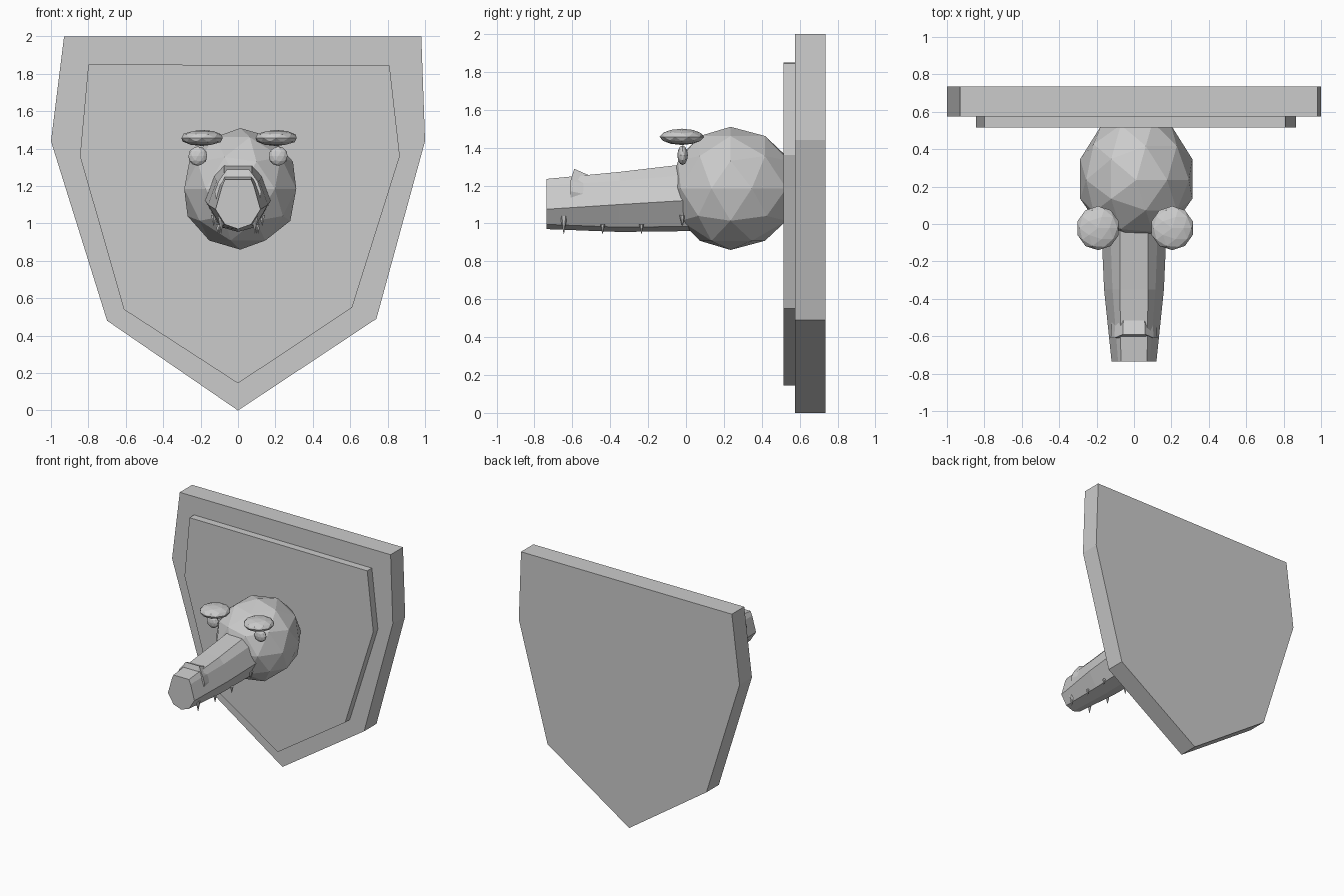
import bpy, bmesh, math
from mathutils import Matrix

if "Cube" in bpy.data.objects:
    bpy.data.objects.remove(bpy.data.objects["Cube"])

grey = bpy.data.materials.new("plain grey")
grey.diffuse_color = (0.6, 0.6, 0.6, 1)
grey.use_nodes = True
grey.node_tree.nodes["Principled BSDF"].inputs["Base Color"].default_value = grey.diffuse_color


def finish(name, bm):
    bmesh.ops.recalc_face_normals(bm, faces=bm.faces)
    me = bpy.data.meshes.new(name)
    bm.to_mesh(me)
    bm.free()
    me.materials.append(grey)
    ob = bpy.data.objects.new(name, me)
    bpy.context.collection.objects.link(ob)
    return ob


def loft(name, rings):
    """Bridge closed rings of equal point count and cap both ends."""
    bm = bmesh.new()
    vs = [[bm.verts.new(p) for p in r] for r in rings]
    n = len(vs[0])
    for a, b in zip(vs, vs[1:]):
        for i in range(n):
            j = (i + 1) % n
            bm.faces.new((a[i], a[j], b[j], b[i]))
    bm.faces.new(vs[0])
    bm.faces.new(vs[-1])
    return finish(name, bm)


def slab(name, outline, y0, y1):
    return loft(name, [[(x, y, z) for x, z in outline] for y in (y0, y1)])


def ball(name, centre, radii, detail):
    bm = bmesh.new()
    bmesh.ops.create_icosphere(
        bm, subdivisions=detail, radius=1,
        matrix=Matrix.Translation(centre) @ Matrix.Diagonal((*radii, 1)))
    return finish(name, bm)


# Shield-shaped wall plaque with a raised front panel
slab("plaque_back", [(-.93, 2), (.98, 2), (1, 1.44), (.74, .49), (0, 0),
                     (-.70, .48), (-1, 1.44)], .575, .735)
slab("plaque_panel", [(-.80, 1.85), (.81, 1.845), (.865, 1.36), (.61, .55),
                      (0, .145), (-.61, .54), (-.845, 1.36)], .515, .58)

# Skull: faceted ball, stretched toward the plaque
skull = ball("skull", (.012, .235, 1.185), (.315, .325, .325), 2)
for v in skull.data.vertices:
    if v.co.y > .235:
        v.co.y = .235 + (v.co.y - .235) * 1.12

# Snout: tapered, nine-sided, keel at the bottom
def snout_ring(y, half):
    right = [(x, y, z) for x, z in half]
    left = [(-x, y, z) for x, z in reversed(half)]
    return right + [(0, y, half[-1][1] - .025)] + left


loft("snout", [
    snout_ring(-.735, [(.07, 1.235), (.085, 1.2), (.12, 1.075), (.07, .995)]),
    snout_ring(-.35, [(.075, 1.272), (.115, 1.225), (.16, 1.1), (.09, .98)]),
    snout_ring(.06, [(.075, 1.32), (.13, 1.26), (.178, 1.125), (.1, .985)])])

# Nostril ridge: wedge arched over the snout tip, sloping back
arch = [(-.125, 1.17), (-.105, 1.225), (-.06, 1.27), (.06, 1.27),
        (.105, 1.225), (.125, 1.17)]
low = [(x * .93, z - .045) for x, z in arch]
front = [(x, -.59 if abs(x) < .1 else -.61, z + (.018 if abs(x) < .1 else 0))
         for x, z in arch]
base = [(x, -.61, z) for x, z in low]
back = [(x, -.49, z + .02) for x, z in low]
loft("nostril_ridge", [[f, b, k] for f, b, k in zip(front, base, back)])

# Eyes, brows and teeth on both sides
for s, side in ((-1, "left"), (1, "right")):
    ball("eye_" + side, (s * .215, -.018, 1.36), (.052, .028, .052), 2)
    brow = ball("brow_" + side, (s * .198 + .006, -.022, 1.457),
                (.116, .118, .043), 2)
    for i, (y, x, top, tip, r) in enumerate([
            (-.645, .09, 1.04, .945, .02), (-.44, .1, .995, .945, .013),
            (-.235, .108, .995, .945, .013), (-.02, .13, 1.045, .985, .016)]):
        bm = bmesh.new()
        bmesh.ops.create_cone(
            bm, cap_ends=True, segments=6, radius1=r, radius2=.001,
            depth=top - tip,
            matrix=Matrix.Translation((s * x, y, (top + tip) / 2))
            @ Matrix.Rotation(math.pi, 4, 'X'))
        finish(f"tooth_{side}_{i + 1}", bm)
